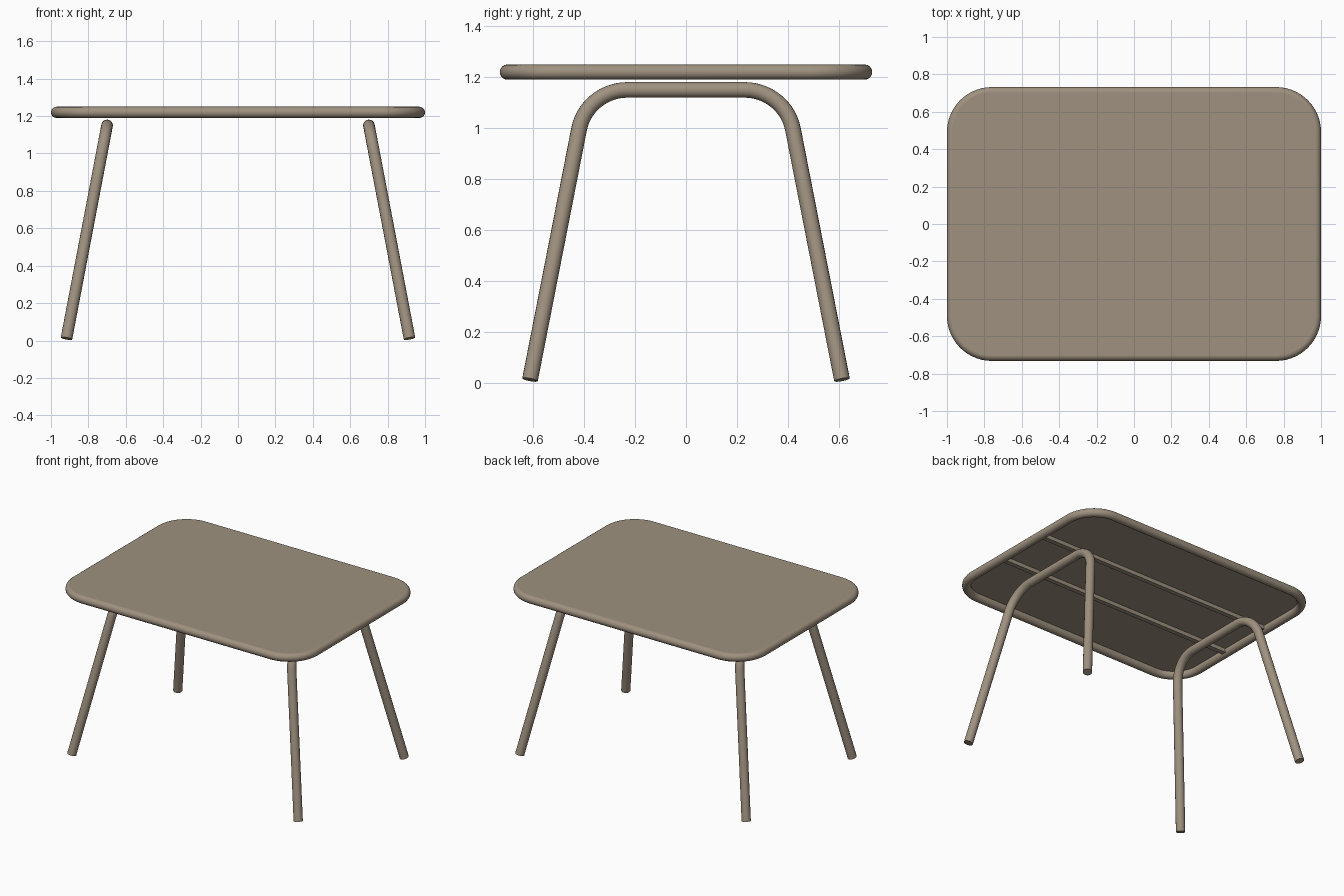
import bpy, bmesh, math
from mathutils import Vector

if "Cube" in bpy.data.objects:
    bpy.data.objects.remove(bpy.data.objects["Cube"])

TUBE = 0.03

paint = bpy.data.materials.new("warm taupe")
paint.diffuse_color = (0.345, 0.283, 0.212, 1)
paint.use_nodes = True
paint.node_tree.nodes["Principled BSDF"].inputs["Base Color"].default_value = paint.diffuse_color


def finish(obj):
    obj.data.materials.clear()
    obj.data.materials.append(paint)
    bpy.ops.object.select_all(action='DESELECT')
    obj.select_set(True)
    bpy.context.view_layer.objects.active = obj
    if obj.type == 'CURVE':
        bpy.ops.object.convert(target='MESH')
        obj = bpy.context.view_layer.objects.active
    bpy.ops.object.shade_smooth_by_angle(angle=math.radians(40))


def tube(name, points, radius, cyclic=False):
    cu = bpy.data.curves.new(name, 'CURVE')
    cu.dimensions = '3D'
    cu.bevel_depth = radius
    cu.bevel_resolution = 6
    cu.use_fill_caps = not cyclic
    sp = cu.splines.new('POLY')
    sp.points.add(len(points) - 1)
    for p, co in zip(sp.points, points):
        p.co = (*co, 1)
    sp.use_cyclic_u = cyclic
    obj = bpy.data.objects.new(name, cu)
    bpy.context.collection.objects.link(obj)
    finish(obj)


def slab(name, outline, z_low, z_high):
    bm = bmesh.new()
    face = bm.faces.new([bm.verts.new((p[0], p[1], z_low)) for p in outline])
    ext = bmesh.ops.extrude_face_region(bm, geom=[face])
    bmesh.ops.translate(bm, vec=(0, 0, z_high - z_low),
                        verts=[v for v in ext["geom"] if isinstance(v, bmesh.types.BMVert)])
    bmesh.ops.recalc_face_normals(bm, faces=bm.faces)
    me = bpy.data.meshes.new(name)
    bm.to_mesh(me)
    bm.free()
    obj = bpy.data.objects.new(name, me)
    bpy.context.collection.objects.link(obj)
    finish(obj)


def rounded_rect(hx, hy, r, z, steps=14):
    pts = []
    for k, (sx, sy) in enumerate([(1, 1), (-1, 1), (-1, -1), (1, -1)]):
        for i in range(steps + 1):
            a = math.pi / 2 * (k + i / steps)
            pts.append((sx * (hx - r) + r * math.cos(a), sy * (hy - r) + r * math.sin(a), z))
    return pts


def fillet(corner, a, b, length, steps=14):
    """Arc rounding the corner between points a and b."""
    u, v = (a - corner).normalized(), (b - corner).normalized()
    half = u.angle(v) / 2
    r = length * math.tan(half)
    mid = (u + v).normalized()
    centre = corner + mid * (length / math.cos(half))
    side = (u - v).normalized()
    sweep = math.pi / 2 - half
    return [centre + r * (-mid * math.cos(t) + side * math.sin(t))
            for t in (sweep * (1 - 2 * i / steps) for i in range(steps + 1))]


# Tabletop: round tube rim with a thin flush panel
outline = rounded_rect(1 - TUBE, 0.732 - TUBE, 0.21, 1.22)
tube("tabletop_rim", outline, TUBE, cyclic=True)
slab("tabletop_panel", outline, 1.233, 1.25)

# Two narrow rails under the panel
for side, y in (("front", -0.2), ("back", 0.2)):
    w = 0.017
    slab(side + "_under_rail",
         [(-0.96, y - w), (0.96, y - w), (0.96, y + w), (-0.96, y + w)], 1.205, 1.234)

# Bent tube leg frames, leaning outwards
for side, s in (("left", -1), ("right", 1)):
    foot_f, foot_b = Vector((s * 0.917, -0.613, 0.011)), Vector((s * 0.917, 0.613, 0.011))
    top_f, top_b = Vector((s * 0.70, -0.39, 1.15)), Vector((s * 0.70, 0.39, 1.15))
    path = ([foot_f] + fillet(top_f, foot_f, top_b, 0.16)
            + fillet(top_b, top_f, foot_b, 0.16) + [foot_b])
    tube(side + "_leg_frame", path, 0.031)
